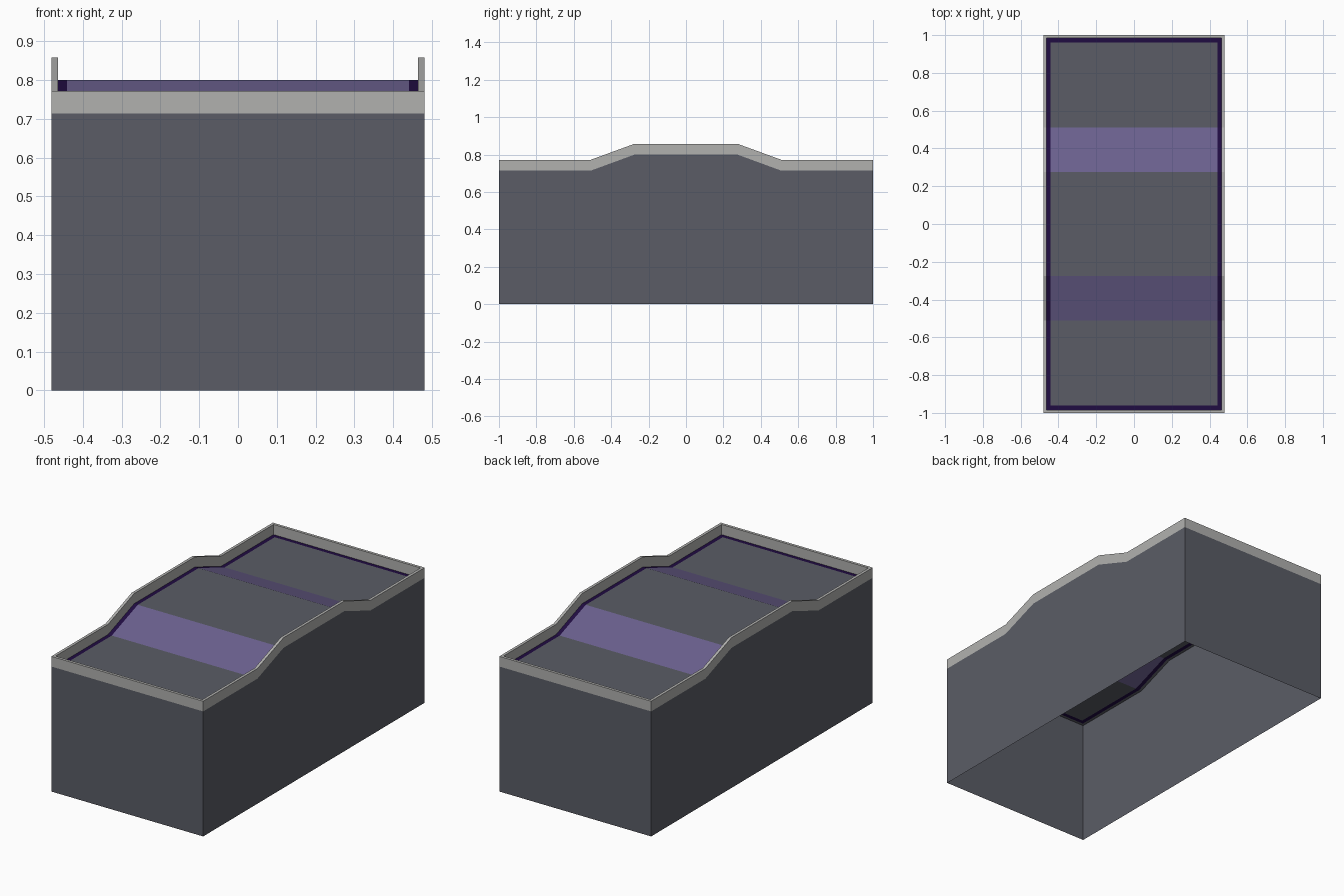
import bpy, bmesh

if "Cube" in bpy.data.objects:
    bpy.data.objects.remove(bpy.data.objects["Cube"])

HX, HY = 0.48, 1.0          # half width, half length
RIM_T, RIM_H = 0.016, 0.058  # rim thickness and height
BAND = 0.023                # dark border width
LOW, HIGH = 0.714, 0.80     # deck levels
Y_FOOT, Y_CREST = 0.51, 0.275


def mat(name, rgb):
    m = bpy.data.materials.new(name)
    m.diffuse_color = (*rgb, 1)
    m.use_nodes = True
    m.node_tree.nodes["Principled BSDF"].inputs["Base Color"].default_value = m.diffuse_color
    return m


GREY = mat("dark_grey", (0.103, 0.108, 0.132))
LIGHT = mat("light_grey", (0.44, 0.44, 0.43))
PURPLE = mat("ramp_purple", (0.146, 0.118, 0.270))
DARK = mat("border_purple", (0.0144, 0.0035, 0.054))


def deck_z(y):
    t = (Y_FOOT - abs(y)) / (Y_FOOT - Y_CREST)
    return LOW + (HIGH - LOW) * min(1, max(0, t))


def outline(inset):
    """Rectangle outline with points at every bend of the deck."""
    hx, hy = HX - inset, HY - inset
    ys = [-hy, -Y_FOOT, -Y_CREST, Y_CREST, Y_FOOT, hy]
    return [(hx, y) for y in ys] + [(-hx, y) for y in reversed(ys)]


def loop(bm, inset, zf):
    return [bm.verts.new((x, y, zf(y))) for x, y in outline(inset)]


def bridge(bm, a, b):
    n = len(a)
    return [bm.faces.new((a[i], a[(i + 1) % n], b[(i + 1) % n], b[i])) for i in range(n)]


def finish(bm, name, mats):
    me = bpy.data.meshes.new(name)
    bm.to_mesh(me)
    bm.free()
    for m in mats:
        me.materials.append(m)
    ob = bpy.data.objects.new(name, me)
    bpy.context.collection.objects.link(ob)
    return ob


# Side walls, open underneath
bm = bmesh.new()
bridge(bm, loop(bm, 0, lambda y: 0), loop(bm, 0, deck_z))
finish(bm, "walls", [GREY])

# Deck: flat, ramp, raised centre, ramp, flat, with a painted border
bm = bmesh.new()
a, b = RIM_T, RIM_T + BAND
half_x = [HX - b, HX - a, HX]
half_y = [Y_CREST, Y_FOOT, HY - b, HY - a, HY]
xs = [-x for x in reversed(half_x)] + half_x
ys = [-y for y in reversed(half_y)] + half_y
grid = [[bm.verts.new((x, y, deck_z(y))) for x in xs] for y in ys]
for j in range(len(ys) - 1):
    for i in range(len(xs) - 1):
        f = bm.faces.new((grid[j][i], grid[j][i + 1], grid[j + 1][i + 1], grid[j + 1][i]))
        c = f.calc_center_median()
        edge = min(HX - abs(c.x), HY - abs(c.y))   # distance to the outside
        f.normal_update()
        if a < edge < b:
            f.material_index = 2
        elif f.normal.z < 0.99 and edge > b:
            f.material_index = 1
finish(bm, "deck", [GREY, PURPLE, DARK])

# Raised rim following the deck
bm = bmesh.new()
top = lambda y: deck_z(y) + RIM_H
loops = [loop(bm, 0, deck_z), loop(bm, 0, top),
         loop(bm, RIM_T, top), loop(bm, RIM_T, deck_z)]
for lo, hi in zip(loops, loops[1:]):
    bridge(bm, lo, hi)
finish(bm, "rim", [LIGHT])
